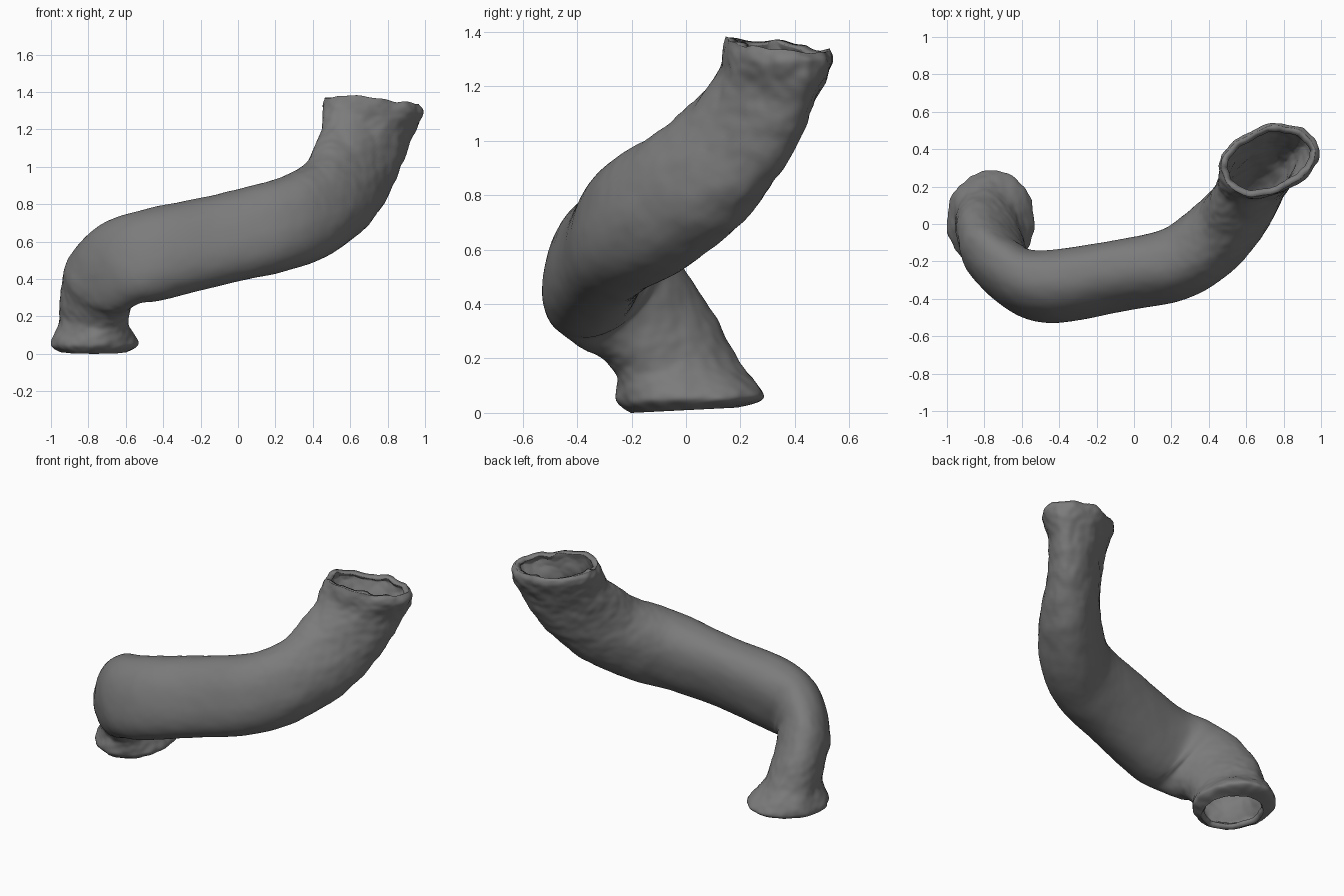
import bpy, bmesh, math
from mathutils import Vector, noise

if "Cube" in bpy.data.objects:
    bpy.data.objects.remove(bpy.data.objects["Cube"])

# Stations along the pipe: centre, half-axis U, half-axis V of each oval section
STATIONS = [
    ((-.77, .0, .02), (.175, 0, 0), (0, .20, .01)),
    ((-.765, .02, .065), (.232, 0, 0), (0, .268, .01)),
    ((-.77, -.035, .18), (.185, -.05, -.01), (0, .212, .03)),
    ((-.765, -.10, .29), (.185, -.06, -.05), (0, .19, .07)),
    ((-.73, -.20, .40), (.17, -.09, -.13), (.05, .155, .09)),
    ((-.62, -.295, .49), (.12, -.09, -.205), (.03, .175, .0)),
    ((-.45, -.335, .54), (.065, -.06, -.235), (-.03, .178, -.035)),
    ((-.10, -.28, .62), (.055, -.06, -.23), (-.03, .17, -.035)),
    ((.20, -.22, .69), (.07, -.04, -.23), (-.05, .175, -.045)),
    ((.38, -.115, .755), (.12, .015, -.21), (-.08, .17, -.055)),
    ((.535, .04, .87), (.18, .05, -.15), (-.05, .17, -.08)),
    ((.62, .18, 1.02), (.22, .075, -.08), (0, .165, -.08)),
    ((.685, .285, 1.18), (.235, .075, -.04), (0, .16, -.05)),
    ((.72, .338, 1.31), (.268, .05, -.025), (0, .19, -.02)),
    ((.72, .34, 1.36), (.25, .045, -.015), (0, .18, -.015)),
]
SIDES, STEPS, WALL = 96, 14, .035


def spline(p0, p1, p2, p3, t):
    return .5 * (2 * p1 + (p2 - p0) * t + (2 * p0 - 5 * p1 + 4 * p2 - p3) * t * t
                 + (3 * p1 - p0 - 3 * p2 + p3) * t ** 3)


def section(i, t):
    n = len(STATIONS)
    rows = [STATIONS[min(max(i + k, 0), n - 1)] for k in (-1, 0, 1, 2)]
    return [spline(*[Vector(r[j]) for r in rows], t) for j in range(3)]


def soft(x, e):
    return math.copysign(abs(x) ** e, x)


# Outer skin, lofted through the stations, lumpier towards both ends
bm = bmesh.new()
rings = []
total = (len(STATIONS) - 1) * STEPS
for s in range(total + 1):
    i = min(s // STEPS, len(STATIONS) - 2)
    c, u, v = section(i, s / STEPS - i)
    f = s / total
    rough = .002 + .018 * max(0, abs(f - .48) / .52 - .25)
    # The long middle run is slightly squarer than an ellipse
    e = 1 - .13 * max(0, min(1, 2 - abs(f - .5) / .125))
    ring = []
    for k in range(SIDES):
        a = 2 * math.pi * k / SIDES
        d = u * soft(math.cos(a), e) + v * soft(math.sin(a), e)
        p = c + d
        lump = noise.noise(p * 9) + .5 * noise.noise(p * 24)
        p += d.normalized() * lump * rough
        if f > .93:
            p.z += .02 * noise.noise(p * 9) * (f - .93) / .07
        ring.append(bm.verts.new(p))
    rings.append(ring)
for a, b in zip(rings, rings[1:]):
    for k in range(SIDES):
        m = (k + 1) % SIDES
        bm.faces.new((a[k], a[m], b[m], b[k]))
# Keep the normals pointing away from the pipe's centre line
bmesh.ops.recalc_face_normals(bm, faces=bm.faces)
mid = rings[total // 2]
centre = sum((w.co for w in mid), Vector()) / SIDES
bm.normal_update()
if mid[0].normal.dot(mid[0].co - centre) < 0:
    bmesh.ops.reverse_faces(bm, faces=bm.faces)

# Set on the ground
low = min(w.co.z for w in bm.verts)
bmesh.ops.translate(bm, verts=bm.verts, vec=(0, 0, -low))
mesh = bpy.data.meshes.new("bent_pipe")
bm.to_mesh(mesh)
bm.free()
pipe = bpy.data.objects.new("bent_pipe", mesh)
bpy.context.collection.objects.link(pipe)
for poly in mesh.polygons:
    poly.use_smooth = True

# Dark grey surface
dark = bpy.data.materials.new("dark_grey")
dark.diffuse_color = (.2, .2, .2, 1)
dark.use_nodes = True
dark.node_tree.nodes["Principled BSDF"].inputs["Base Color"].default_value = dark.diffuse_color
mesh.materials.append(dark)

# Wall thickness, leaving both ends open
wall = pipe.modifiers.new("wall", 'SOLIDIFY')
wall.thickness = WALL
wall.offset = -1
